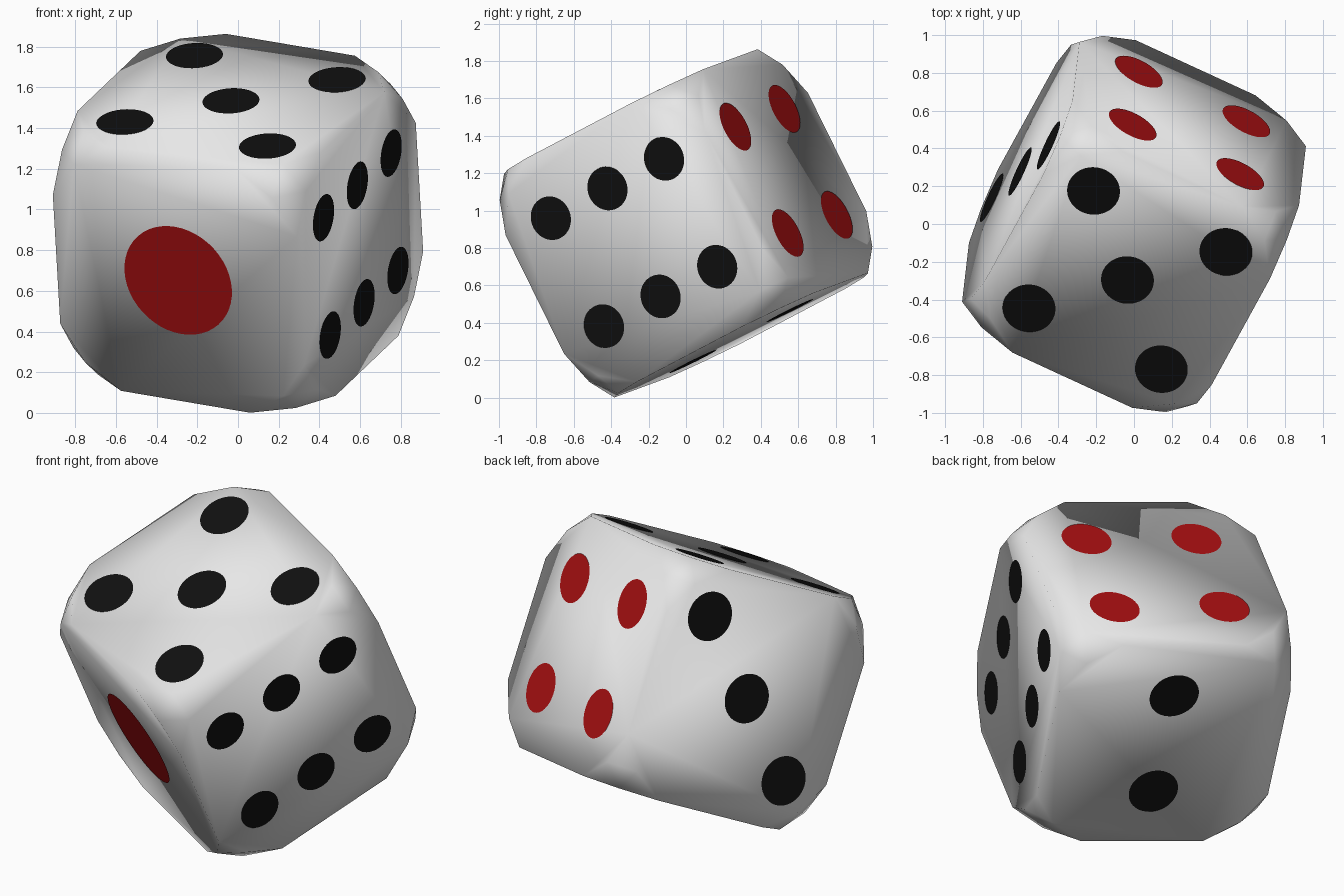
import bpy, bmesh, math
from itertools import permutations, product
from mathutils import Vector, Matrix

if "Cube" in bpy.data.objects:
    bpy.data.objects.remove(bpy.data.objects["Cube"])

HALF, EDGE, MID = 0.668, 0.353, 0.543   # face distance, straight edge end, corner cut point

# Tilt of the die: u = six side, v = four side, w = five side
v = Vector((0.438, 0.797, 0.418)).normalized()
w = Vector((-0.053, -0.444, 0.894))
w = (w - v * w.dot(v)).normalized()
u = v.cross(w)
TILT = Matrix.Translation((0, 0, 0.932)) @ Matrix((u, v, w)).transposed().to_4x4()


def material(name, rgb):
    m = bpy.data.materials.new(name)
    m.diffuse_color = (*rgb, 1)
    m.use_nodes = True
    m.node_tree.nodes["Principled BSDF"].inputs["Base Color"].default_value = m.diffuse_color
    return m


white = material("white", (0.8, 0.8, 0.8))
black = material("black", (0.005, 0.005, 0.005))
red = material("red", (0.4, 0.005, 0.006))


def finish(bm, name, mat, smooth):
    mesh = bpy.data.meshes.new(name)
    bm.transform(TILT)
    for f in bm.faces:
        f.smooth = smooth
    bm.to_mesh(mesh)
    bm.free()
    mesh.materials.append(mat)
    ob = bpy.data.objects.new(name, mesh)
    bpy.context.collection.objects.link(ob)
    return ob


# Body: cube with rounded-off corners, smooth over all edges
points = set()
for base in ((HALF, HALF, EDGE), (HALF, MID, MID)):
    for p in set(permutations(base)):
        for s in product((-1, 1), repeat=3):
            points.add(tuple(a * b for a, b in zip(p, s)))
bm = bmesh.new()
for p in sorted(points):
    bm.verts.new(p)
bmesh.ops.convex_hull(bm, input=bm.verts[:])
bmesh.ops.dissolve_limit(bm, angle_limit=0.01, verts=bm.verts[:], edges=bm.edges[:])
bmesh.ops.recalc_face_normals(bm, faces=bm.faces[:])
finish(bm, "die_body", white, True)


# Pips: thin round plates on each side
def pips(name, mat, normal, a, b, spots, radius):
    n, a, b = Vector(normal), Vector(a), Vector(b)
    bm = bmesh.new()
    for s, t in spots:
        c = n * (HALF + 0.004) + a * s + b * t
        ring = [bm.verts.new(c + (a * math.cos(k * math.tau / 48)
                                  + b * math.sin(k * math.tau / 48)) * radius)
                for k in range(48)]
        f = bm.faces.new(ring)
        f.normal_update()
        if f.normal.dot(n) < 0:
            f.normal_flip()
    finish(bm, name, mat, False)


X, Y, Z = (1, 0, 0), (0, 1, 0), (0, 0, 1)
square = lambda d: list(product((-d, d), repeat=2))

pips("one_pip", red, (0, -1, 0), X, Z, [(0, 0)], 0.294)
pips("two_pips", black, (0, 0, -1), X, Y, [(0, -0.325), (0, 0.325)], 0.14)
pips("three_pips", black, (-1, 0, 0), Y, Z, [(d, d) for d in (-0.39, 0, 0.39)], 0.14)
pips("four_pips", red, Y, X, Z, square(0.317), 0.14)
pips("five_pips", black, Z, X, Y, square(0.39) + [(0, 0)], 0.14)
pips("six_pips", black, X, Y, Z, list(product((-0.38, 0, 0.38), (-0.322, 0.322))), 0.118)
